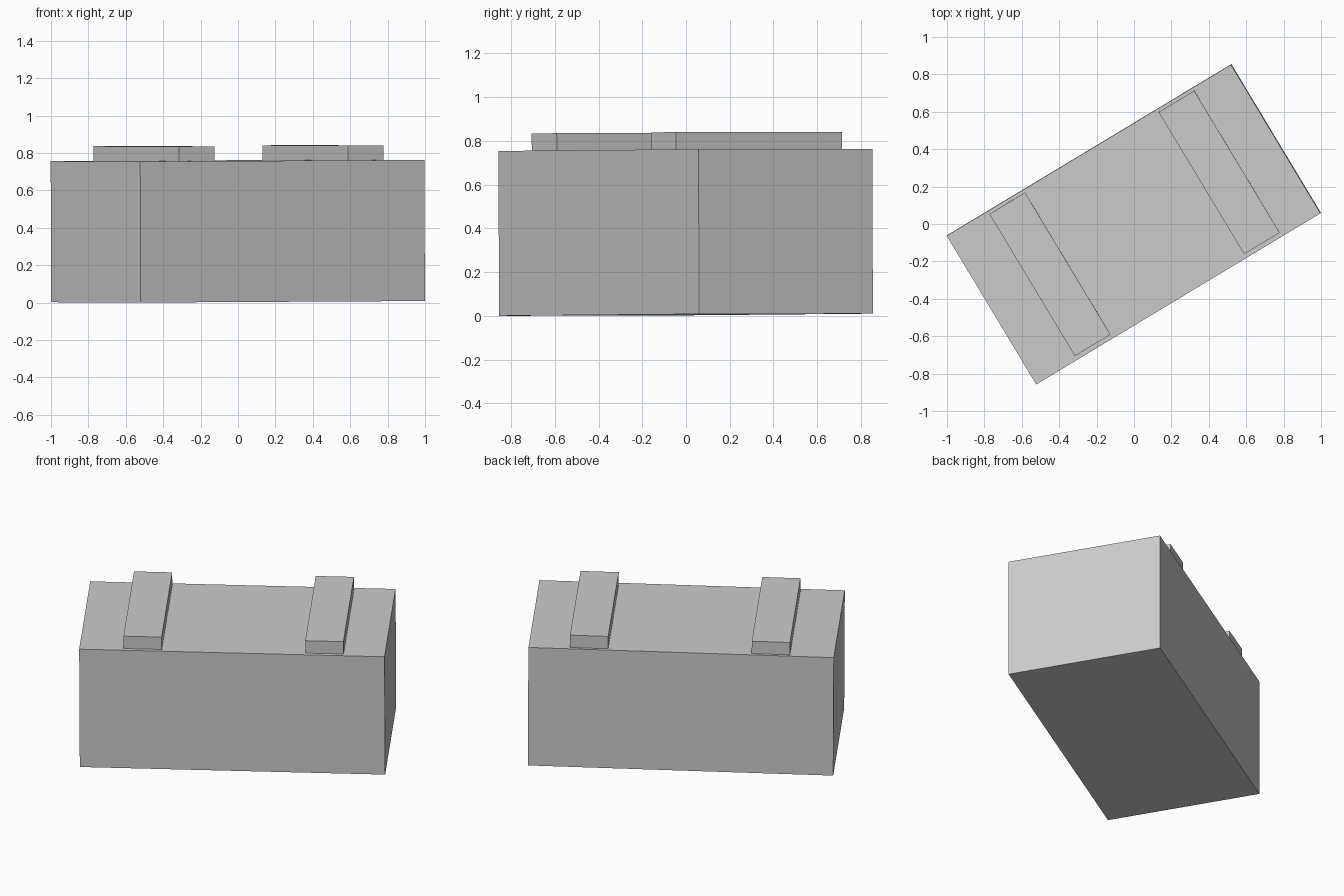
import bpy
import bmesh
import math
from mathutils import Matrix, Vector

cube = bpy.data.objects.get("Cube")
if cube:
    bpy.data.objects.remove(cube, do_unlink=True)

# Single plain grey
grey = bpy.data.materials.new("light grey")
grey.use_nodes = True
grey.diffuse_color = (0.6, 0.6, 0.6, 1)
grey.node_tree.nodes["Principled BSDF"].inputs["Base Color"].default_value = (0.6, 0.6, 0.6, 1)

# The whole crate is turned about z and leans very slightly
lean = Matrix.Rotation(0.004, 4, "X") @ Matrix.Rotation(-0.003, 4, "Y")
pose = Matrix.Translation((0, 0, 0.005)) @ lean @ Matrix.Rotation(math.radians(31.05), 4, "Z")


def box(name, size, centre):
    """Flat-sided box in the crate's own axes."""
    bm = bmesh.new()
    bmesh.ops.create_cube(bm, size=1)
    bmesh.ops.scale(bm, vec=size, verts=bm.verts)
    bmesh.ops.translate(bm, vec=Vector(centre), verts=bm.verts)
    mesh = bpy.data.meshes.new(name)
    bm.to_mesh(mesh)
    bm.free()
    mesh.materials.append(grey)
    obj = bpy.data.objects.new(name, mesh)
    obj.matrix_world = pose
    bpy.context.collection.objects.link(obj)
    return obj


LENGTH, WIDTH, HEIGHT = 1.774, 0.928, 0.754
SLAT = 0.079

# Main block
box("crate_body", (LENGTH, WIDTH, HEIGHT), (0, 0, HEIGHT / 2))

# Two slats lying across the top
for name, along in (("left_slat", 0.536), ("right_slat", -0.52)):
    box(name, (0.222, 0.886, SLAT), (along, 0.003, HEIGHT + SLAT / 2))
